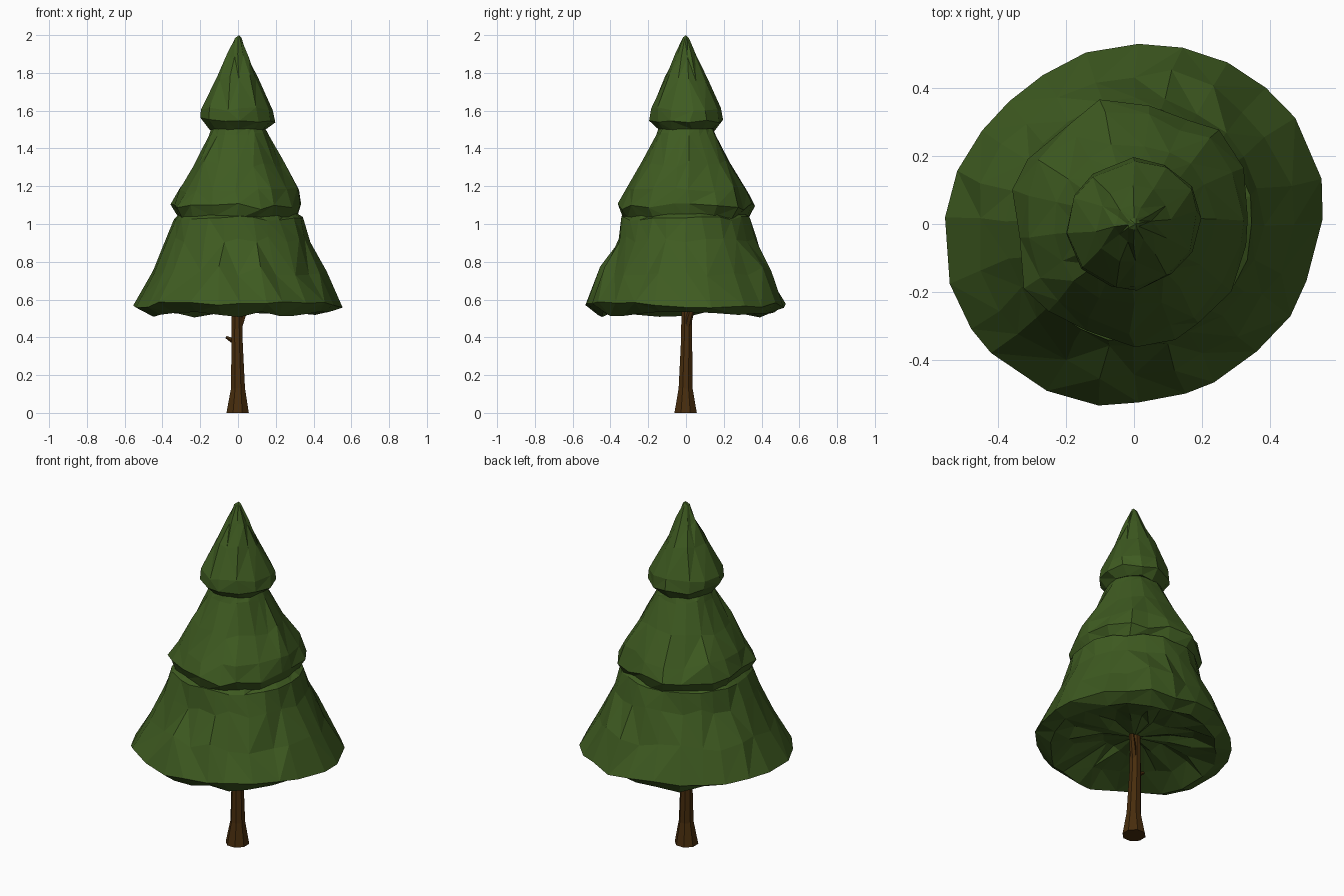
import bpy, bmesh, math, random
from mathutils import Vector

if "Cube" in bpy.data.objects:
    bpy.data.objects.remove(bpy.data.objects["Cube"])

random.seed(11)


def material(name, rgb):
    m = bpy.data.materials.new(name)
    m.diffuse_color = (*rgb, 1)
    m.use_nodes = True
    m.node_tree.nodes["Principled BSDF"].inputs["Base Color"].default_value = m.diffuse_color
    return m


GREEN = material("pine green", (0.049, 0.105, 0.015))
BROWN = material("bark brown", (0.064, 0.026, 0.004))


def finish(bm, name, mat):
    bmesh.ops.recalc_face_normals(bm, faces=bm.faces)
    me = bpy.data.meshes.new(name)
    bm.to_mesh(me)
    bm.free()
    me.materials.append(mat)
    ob = bpy.data.objects.new(name, me)
    bpy.context.collection.objects.link(ob)
    return ob


def bridge(bm, a, b):
    """Triangulated band between two rings, with mixed diagonals."""
    n = len(a)
    for i in range(n):
        j = (i + 1) % n
        if random.random() < 0.5:
            bm.faces.new((a[i], a[j], b[j]))
            bm.faces.new((a[i], b[j], b[i]))
        else:
            bm.faces.new((a[i], a[j], b[i]))
            bm.faces.new((a[j], b[j], b[i]))


def fan(bm, ring, tip):
    v = bm.verts.new(tip)
    for i in range(len(ring)):
        bm.faces.new((ring[i], ring[(i + 1) % len(ring)], v))


def oval(a):
    return math.cos(2 * (a - math.radians(30)))


def corners(a):
    """Bumps at the corners of the middle skirt."""
    total = 0
    for c in (39, 104, 155, 215, 280):
        d = (math.degrees(a) - c + 180) % 360 - 180
        total += math.exp(-(d / 16) ** 2)
    return total


def foliage(name, sides, profile, lobe, bottom=None, tip=None, turn=0.0):
    """Faceted skirt; rows are radius, height, radial jitter, height jitter, lobe size."""
    bm = bmesh.new()
    spread = [random.uniform(-0.2, 0.2) for _ in range(sides)]
    rings = []
    for r, z, jr, jz, size in profile:
        ring = []
        for i in range(sides):
            a = turn + 2 * math.pi * (i + spread[i] + random.uniform(-.13, .13)) / sides
            rr = r + size * lobe(a) + random.uniform(-jr, jr)
            zz = z + random.uniform(-jz, jz)
            ring.append(bm.verts.new((rr * math.cos(a), rr * math.sin(a), zz)))
        rings.append(ring)
    for a, b in zip(rings, rings[1:]):
        bridge(bm, a, b)
    if bottom:
        fan(bm, rings[0], bottom)
    if tip:
        fan(bm, rings[-1], tip)
    return finish(bm, name, GREEN)


# Lower skirt with creased sides and a shallow underside
foliage("lower_foliage", 24, [
    (0.18, 0.605, 0.02, 0.02, 0), (0.33, 0.575, 0.025, 0.022, 0.01),
    (0.462, 0.522, 0.018, 0.02, 0.02), (0.541, 0.572, 0.006, 0.017, 0.025),
    (0.452, 0.75, 0.016, 0.03, 0.018), (0.374, 0.92, 0.013, 0.02, 0.012),
    (0.342, 1.03, 0.008, 0.012, 0.008), (0.300, 1.06, 0.005, 0.006, 0.005)],
    oval, bottom=(0, 0, 0.60))

# Middle skirt with a cornered, wavy rim
foliage("middle_foliage", 18, [
    (0.298, 1.062, 0.006, 0.006, 0.005), (0.312, 1.033, 0.008, 0.014, 0.022),
    (0.341, 1.092, 0.008, 0.018, 0.036), (0.313, 1.18, 0.012, 0.02, 0.018),
    (0.235, 1.32, 0.007, 0.02, 0.004), (0.160, 1.475, 0.004, 0.010, 0),
    (0.142, 1.512, 0.003, 0.004, 0)],
    corners, turn=0.1)

# Pointed crown
foliage("top_foliage", 12, [
    (0.140, 1.512, 0.004, 0.004, 0), (0.152, 1.500, 0.006, 0.008, 0.004),
    (0.195, 1.550, 0.006, 0.014, 0.007), (0.188, 1.610, 0.007, 0.016, 0.007),
    (0.112, 1.770, 0.009, 0.020, 0.004), (0.055, 1.890, 0.006, 0.012, 0),
    (0.018, 1.985, 0.003, 0.004, 0)],
    oval, tip=(0.005, 0, 2.0), turn=0.1)


def limb(name, rows, sides):
    """Tapered tube through (point, radius) rows."""
    bm = bmesh.new()
    rings = []
    for k, (p, r) in enumerate(rows):
        p = Vector(p)
        d = Vector(rows[min(k + 1, len(rows) - 1)][0]) - Vector(rows[max(k - 1, 0)][0])
        q = Vector((0, 0, 1)).rotation_difference(d)
        if p.z == 0:
            q.identity()
        rings.append([bm.verts.new(p + q @ Vector((
            r * math.cos(2 * math.pi * (i + .5) / sides),
            r * math.sin(2 * math.pi * (i + .5) / sides), 0))) for i in range(sides)])
    for a, b in zip(rings, rings[1:]):
        bridge(bm, a, b)
    bm.faces.new(rings[0])
    bm.faces.new(rings[-1])
    return finish(bm, name, BROWN)


# Trunk with a flared foot, and two small branches
limb("trunk", [((-0.002, -0.002, 0), 0.064), ((0, -0.002, 0.13), 0.040),
               ((-0.005, 0.003, 0.38), 0.032), ((-0.006, 0.004, 0.61), 0.029)], 8)
limb("twig", [((-0.02, 0, 0.378), 0.014), ((-0.045, 0.004, 0.392), 0.011),
              ((-0.063, 0.006, 0.402), 0.007)], 5)
limb("upper_branch", [((0.004, 0.005, 0.45), 0.018), ((0.022, 0.018, 0.505), 0.018),
                      ((0.05, 0.04, 0.585), 0.014)], 6)
